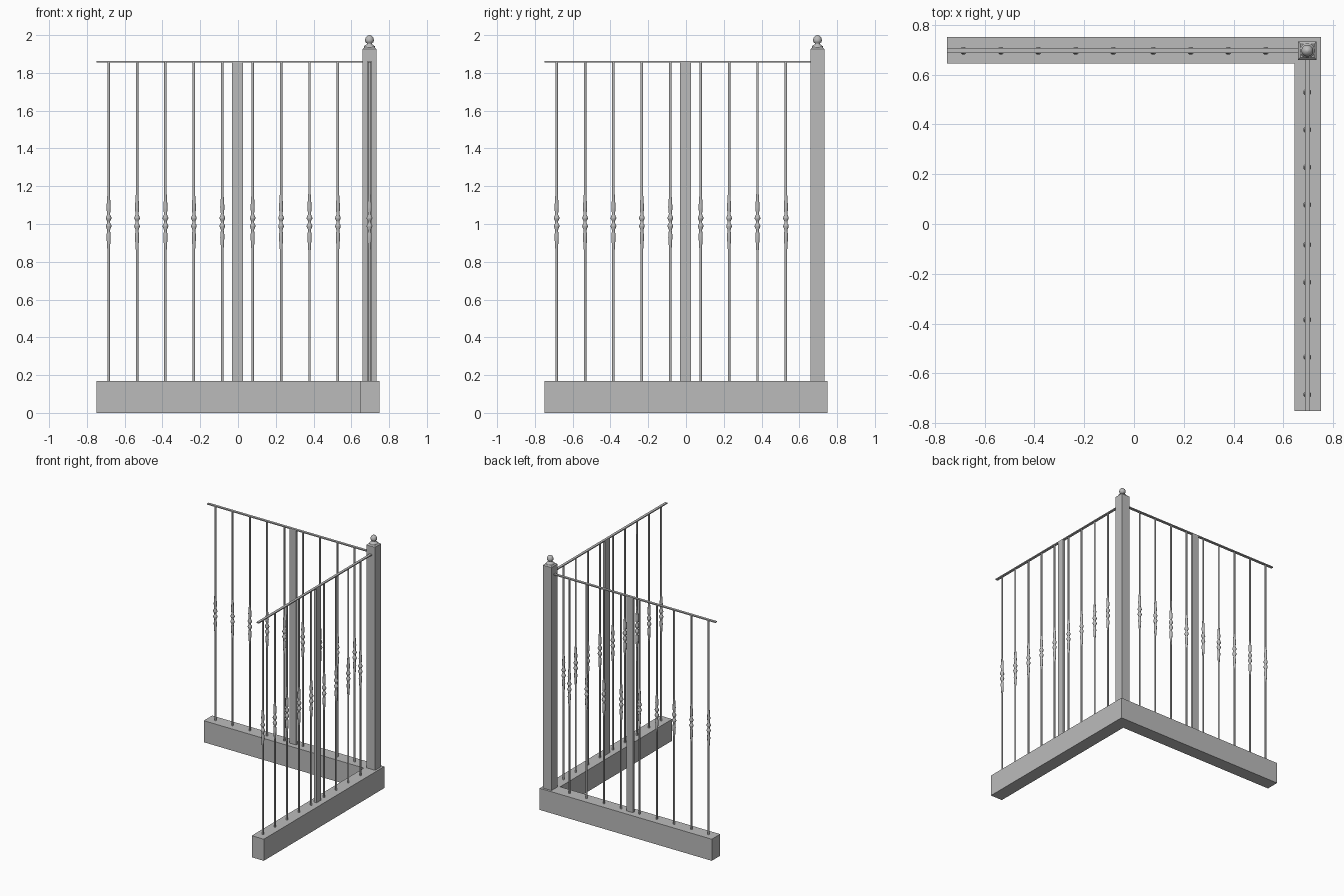
import bpy, bmesh, math
from mathutils import Matrix

if "Cube" in bpy.data.objects:
    bpy.data.objects.remove(bpy.data.objects["Cube"])

grey = bpy.data.materials.new("iron_grey")
grey.use_nodes = True
GREY = (0.5, 0.5, 0.5, 1)
grey.diffuse_color = GREY
grey.node_tree.nodes["Principled BSDF"].inputs["Base Color"].default_value = GREY

LINE = 0.696      # centre line of both fence runs
WALL = 0.17       # top of the low wall
RAIL = 1.864      # top of the handrail


def finish(name, bm, swap=False):
    """Turn a bmesh into an object; swap mirrors it across the x = y diagonal."""
    if swap:
        bm.transform(Matrix(((0, 1, 0, 0), (1, 0, 0, 0), (0, 0, 1, 0), (0, 0, 0, 1))))
    bmesh.ops.recalc_face_normals(bm, faces=bm.faces)
    mesh = bpy.data.meshes.new(name)
    bm.to_mesh(mesh)
    bm.free()
    mesh.materials.append(grey)
    obj = bpy.data.objects.new(name, mesh)
    bpy.context.collection.objects.link(obj)
    return obj


def box(name, x, y, z, swap=False):
    """Box from (min, max) ranges."""
    bm = bmesh.new()
    bmesh.ops.create_cube(bm, size=1)
    for v in bm.verts:
        for i, (lo, hi) in enumerate((x, y, z)):
            v.co[i] = hi if v.co[i] > 0 else lo
    return finish(name, bm, swap)


def lathe(name, profile, x, y, sides, swap=False):
    """Closed turned shape from (radius, height) pairs."""
    bm = bmesh.new()
    rings = []
    for r, z in profile:
        angles = [2 * math.pi * (k + 0.5) / sides for k in range(sides)]
        rings.append([bm.verts.new((x + r * math.cos(a), y + r * math.sin(a), z))
                      for a in angles])
    for low, high in zip(rings, rings[1:]):
        for k in range(sides):
            n = (k + 1) % sides
            bm.faces.new((low[k], low[n], high[n], high[k]))
    bm.faces.new(rings[0])
    bm.faces.new(rings[-1])
    for f in bm.faces:
        f.smooth = len(f.verts) == 4
    return finish(name, bm, swap)


# Upper half of the baluster ornament, as (radius, distance from its middle)
KNOT = [(0.008, 0), (0.010, 0.008), (0.016, 0.018), (0.016, 0.024), (0.008, 0.042),
        (0.011, 0.062), (0.012, 0.08), (0.007, 0.15)]
MIDDLE = 1.01
knot = [(r, MIDDLE - d) for r, d in reversed(KNOT[1:])] + [(r, MIDDLE + d) for r, d in KNOT]
baluster = [(0.007, WALL)] + knot + [(0.007, RAIL - 0.005)]

# Two fence runs meeting at the corner
for side, swap in (("back", False), ("left", True)):
    wall_end = 0.645 if swap else 0.75
    box(side + "_low_wall", (-0.75, wall_end), (0.645, 0.75), (0, WALL), swap)
    box(side + "_handrail", (-0.75, 0.66), (LINE - 0.01, LINE + 0.01), (RAIL - 0.008, RAIL), swap)
    box(side + "_middle_plate", (-0.031, 0.026), (LINE - 0.01, LINE + 0.01),
        (WALL, RAIL - 0.004), swap)
    for i in range(9):
        x = -0.685 + 0.1505 * i + (0.01 if i > 4 else 0)
        lathe(f"{side}_baluster_{i + 1}", baluster, x, LINE, 8, swap)

# Corner post with a chamfered top
post = box("corner_post", (LINE - 0.037, LINE + 0.037), (LINE - 0.037, LINE + 0.037), (WALL, 1.936))
bm = bmesh.new()
bm.from_mesh(post.data)
top = [e for e in bm.edges if all(v.co.z > 1.9 for v in e.verts)]
bmesh.ops.bevel(bm, geom=top, offset=0.01, segments=1, affect='EDGES')
bm.to_mesh(post.data)
bm.free()

# Turned acorn finial
finial = [(0.030, 1.934), (0.030, 1.940), (0.022, 1.947), (0.013, 1.952), (0.014, 1.957),
          (0.022, 1.963), (0.024, 1.973), (0.021, 1.986), (0.013, 1.996), (0.004, 2.0)]
lathe("corner_finial", finial, LINE, LINE, 16)
